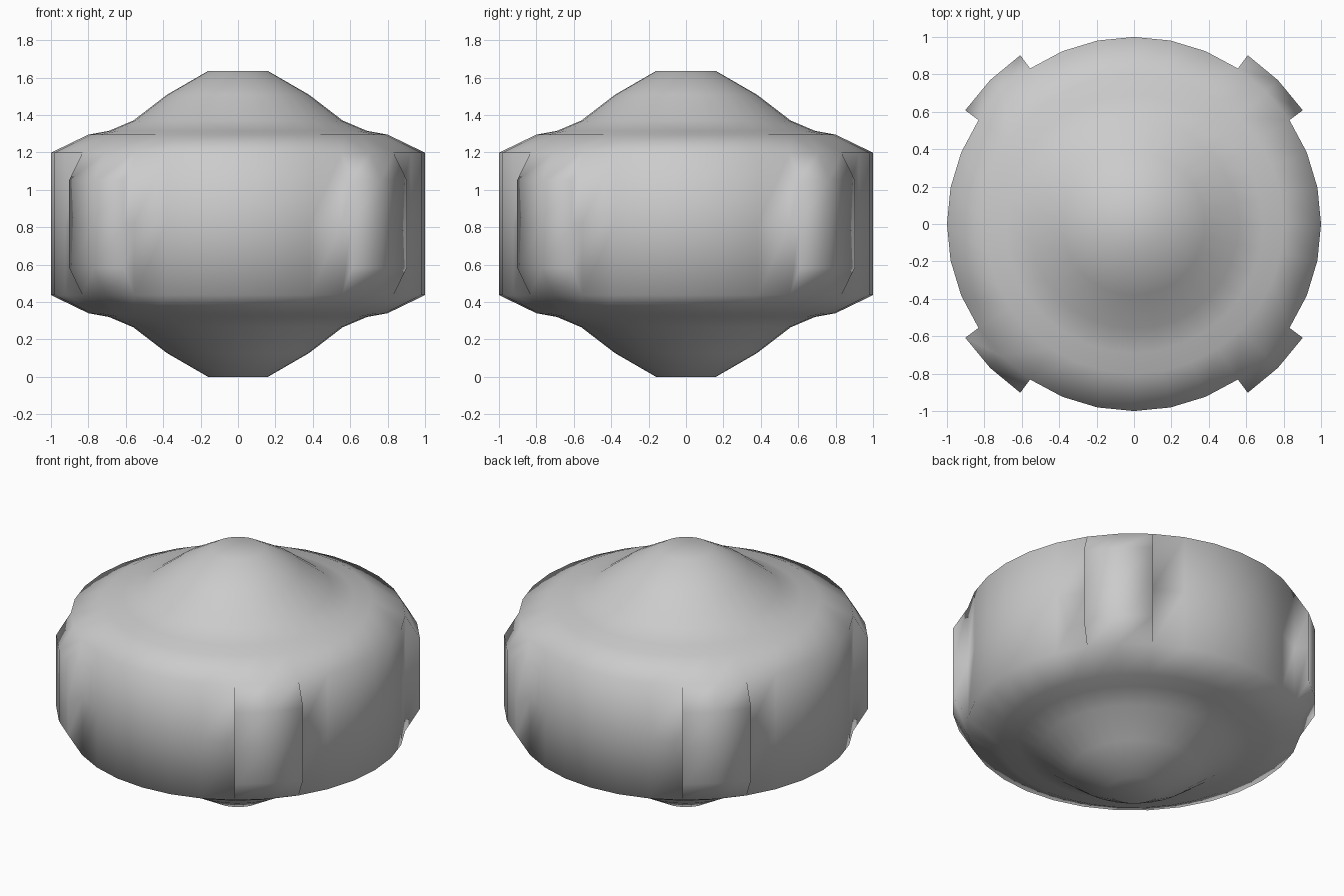
import bpy, bmesh, math

if "Cube" in bpy.data.objects:
    bpy.data.objects.remove(bpy.data.objects["Cube"])

SEGMENTS = 32
MID = 0.8175
# lower half of the lathe profile (radius, height); the upper half mirrors it
lower = [(0.16, 0.0), (0.38, 0.127), (0.56, 0.265), (0.69, 0.32), (0.80, 0.34), (1.0, 0.437)]
profile = lower + [(1.0, MID)] + [(r, 2 * MID - z) for r, z in reversed(lower)]
WALL = len(lower) - 1          # ring index where the upright wall starts


def point(radius, step, z):
    a = 2 * math.pi * step / SEGMENTS
    return (radius * math.cos(a), radius * math.sin(a), z)


bm = bmesh.new()

# revolved body
rings = [[bm.verts.new(point(r, s, z)) for s in range(SEGMENTS)] for r, z in profile]
tab_steps = [c + k for c in (4, 12, 20, 28) for k in (-1, 0)]
for i in range(len(rings) - 1):
    for s in range(SEGMENTS):
        if i in (WALL, WALL + 1) and s in tab_steps:
            continue           # left open for the raised grips
        n = (s + 1) % SEGMENTS
        bm.faces.new((rings[i][s], rings[i][n], rings[i + 1][n], rings[i + 1][s]))
bm.faces.new(list(reversed(rings[0])))
bm.faces.new(rings[-1])

# four raised grips, bevelled toward top and bottom
for c in (4, 12, 20, 28):
    steps = (c - 1, c, c + 1)
    inner = [[rings[WALL + k][s] for s in steps] for k in range(3)]
    outer = [[bm.verts.new(point(1.088, c + d, z)) for d in (-0.98, 0, 0.98)]
             for z in (0.582, MID, 1.053)]
    for k in range(2):
        for j in range(2):
            bm.faces.new((outer[k][j], outer[k][j + 1], outer[k + 1][j + 1], outer[k + 1][j]))
        bm.faces.new((inner[k][0], outer[k][0], outer[k + 1][0], inner[k + 1][0]))
        bm.faces.new((outer[k][2], inner[k][2], inner[k + 1][2], outer[k + 1][2]))
    for j in range(2):
        bm.faces.new((inner[0][j], inner[0][j + 1], outer[0][j + 1], outer[0][j]))
        bm.faces.new((outer[2][j], outer[2][j + 1], inner[2][j + 1], inner[2][j]))

bmesh.ops.recalc_face_normals(bm, faces=bm.faces[:])
for f in bm.faces:
    f.smooth = True

mesh = bpy.data.meshes.new("gripped_body")
bm.to_mesh(mesh)
bm.free()
body = bpy.data.objects.new("gripped_body", mesh)
bpy.context.collection.objects.link(body)
